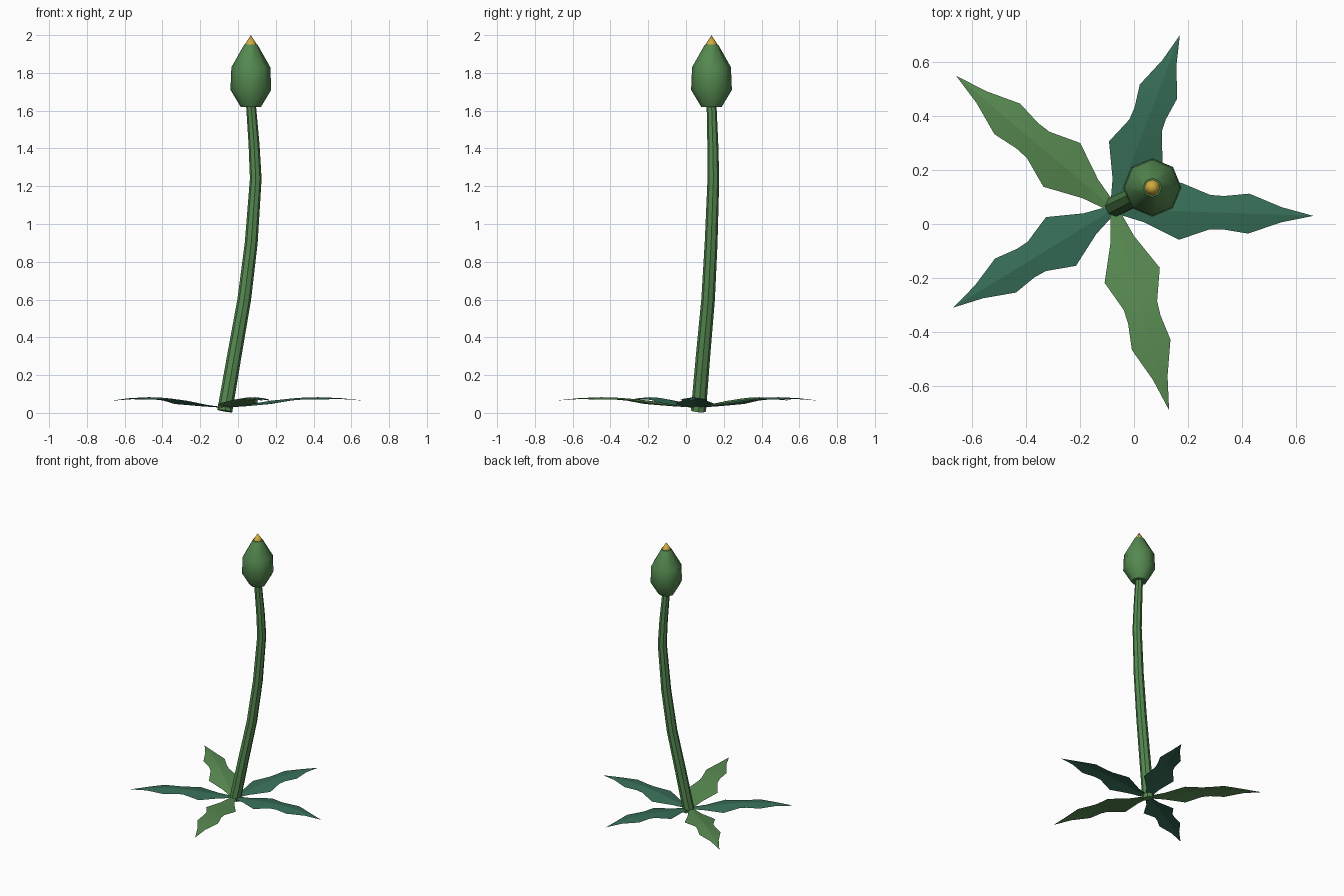
import bpy
import bmesh
from math import cos, sin, pi, radians
from mathutils import Vector

cube = bpy.data.objects.get("Cube")
if cube:
    bpy.data.objects.remove(cube, do_unlink=True)


def make_material(name, rgb):
    mat = bpy.data.materials.new(name)
    mat.use_nodes = True
    mat.diffuse_color = (*rgb, 1)
    mat.node_tree.nodes["Principled BSDF"].inputs["Base Color"].default_value = (*rgb, 1)
    return mat


stem_green = make_material("stem green", (0.09, 0.25, 0.08))
leaf_green = make_material("light leaf green", (0.10, 0.26, 0.085))
leaf_teal = make_material("dark leaf teal", (0.038, 0.155, 0.095))
gold = make_material("petal gold", (0.62, 0.40, 0.05))


def add_object(name, bm, mat, angle):
    mesh = bpy.data.meshes.new(name)
    bm.to_mesh(mesh)
    bm.free()
    mesh.materials.append(mat)
    obj = bpy.data.objects.new(name, mesh)
    bpy.context.collection.objects.link(obj)
    bpy.ops.object.select_all(action='DESELECT')
    obj.select_set(True)
    bpy.context.view_layer.objects.active = obj
    bpy.ops.object.shade_smooth_by_angle(angle=radians(angle))
    return obj


def loft(name, path, radii, sides, mat, angle=40):
    """Round tube along a path, with each ring square to the path."""
    bm = bmesh.new()
    points = [Vector(p) for p in path]
    rings = []
    for i, (p, r) in enumerate(zip(points, radii)):
        along = points[min(i + 1, len(points) - 1)] - points[max(i - 1, 0)]
        side = Vector((0, 1, 0)).cross(along).normalized()
        up = along.cross(side).normalized()
        rings.append([bm.verts.new(p + r * (cos(a) * side + sin(a) * up))
                      for a in (2 * pi * k / sides for k in range(sides))])
    for a, b in zip(rings, rings[1:]):
        for k in range(sides):
            n = (k + 1) % sides
            bm.faces.new((a[k], a[n], b[n], b[k]))
    bm.faces.new(rings[0][::-1])
    bm.faces.new(rings[-1])
    bmesh.ops.remove_doubles(bm, verts=bm.verts, dist=0.0005)
    return add_object(name, bm, mat, angle)


# Curved stem
loft("stem",
     [(-0.07, 0.066, 0.01), (-0.02, 0.09, 0.3), (0.033, 0.117, 0.6), (0.07, 0.133, 0.9),
      (0.094, 0.145, 1.24), (0.085, 0.142, 1.42), (0.068, 0.135, 1.64)],
     [0.04, 0.038, 0.036, 0.034, 0.031, 0.029, 0.026], 8, stem_green)

# Closed bud and the petal tip showing at its top
BUD_X, BUD_Y = 0.068, 0.135
loft("bud", [(BUD_X, BUD_Y, z) for z in (1.62, 1.71, 1.83, 1.95)],
     [0.054, 0.108, 0.103, 0.035], 8, stem_green, 50)
loft("petal_tip", [(BUD_X, BUD_Y, z) for z in (1.94, 1.955, 2.0)],
     [0.03, 0.029, 0.0001], 8, gold)

# Toothed leaves: (fraction of length, half width, midrib height)
LEAF = [(0, 0.015, 0.03), (0.15, 0.045, 0.042), (0.33, 0.106, 0.064),
        (0.48, 0.064, 0.076), (0.55, 0.062, 0.08), (0.675, 0.074, 0.083),
        (0.84, 0.028, 0.078), (1, 0, 0.065)]
ROOT = Vector((-0.074, 0.056, 0))


def make_leaf(name, tip, mat):
    bm = bmesh.new()
    along = Vector((*tip, 0)) - ROOT
    side = Vector((0, 0, 1)).cross(along).normalized()
    rows = []
    for t, width, z in LEAF:
        mid = ROOT + along * t + Vector((0, 0, z))
        drop = Vector((0, 0, 0.16 * width))
        rows.append([bm.verts.new(mid + s * width * side - abs(s) * drop) for s in (-1, 0, 1)])
    for a, b in zip(rows, rows[1:]):
        for k in (0, 1):
            bm.faces.new((a[k], b[k], b[k + 1], a[k + 1]))
    bmesh.ops.remove_doubles(bm, verts=bm.verts, dist=0.0005)
    add_object(name, bm, mat, 12)


make_leaf("left_leaf", (0.665, 0.03), leaf_teal)
make_leaf("back_leaf", (0.17, 0.70), leaf_teal)
make_leaf("back_right_leaf", (-0.66, 0.55), leaf_green)
make_leaf("front_right_leaf", (-0.67, -0.31), leaf_teal)
make_leaf("front_leaf", (0.13, -0.69), leaf_green)
